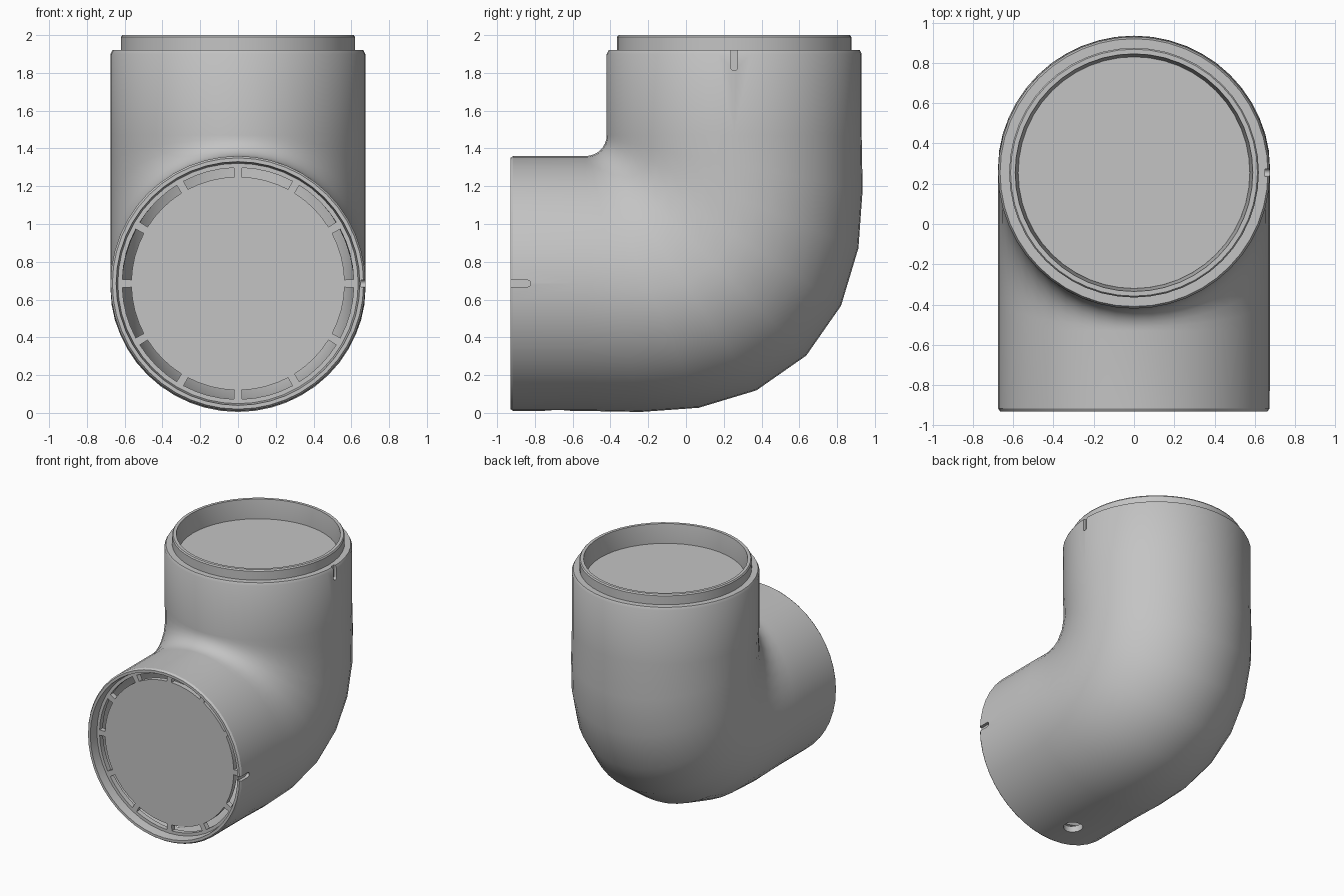
import bpy, bmesh, math
from math import sin, cos, pi, radians
from mathutils import Matrix

if "Cube" in bpy.data.objects:
    bpy.data.objects.remove(bpy.data.objects["Cube"])

SIDES, STEPS = 48, 8

grey = bpy.data.materials.new("light_grey")
grey.use_nodes = True
grey.diffuse_color = (0.55, 0.55, 0.55, 1)
grey.node_tree.nodes["Principled BSDF"].inputs["Base Color"].default_value = grey.diffuse_color


def make_object(name, bm):
    bmesh.ops.recalc_face_normals(bm, faces=bm.faces)
    mesh = bpy.data.meshes.new(name)
    bm.to_mesh(mesh)
    bm.free()
    mesh.materials.append(grey)
    obj = bpy.data.objects.new(name, mesh)
    bpy.context.collection.objects.link(obj)
    return obj


def activate(obj):
    bpy.ops.object.select_all(action="DESELECT")
    obj.select_set(True)
    bpy.context.view_layer.objects.active = obj


def smooth(obj):
    activate(obj)
    bpy.ops.object.shade_smooth_by_angle(angle=radians(32))


def section(bm, angle, inset, shift):
    """Ring across the elbow: 0 degrees faces the front mouth, 90 the top mouth."""
    a = radians(angle)
    bulge = abs(sin(2 * a)) ** 1.8
    inner, outer = 0.11 + inset, 1.46 + 0.19 * bulge - inset
    widest = 0.785 + 0.18 * bulge
    ring = []
    for i in range(SIDES):
        p = 2 * pi * i / SIDES
        reach = outer - widest if cos(p) > 0 else widest - inner
        d = widest + cos(p) * reach
        ring.append(bm.verts.new(((0.675 - inset) * sin(p),
                                  -0.53 + d * sin(a) - shift * cos(a),
                                  1.47 - d * cos(a) + shift * sin(a))))
    return ring


# Hollow elbow: outer skin, stepped top collar, then inner skin back to the front
bend = [90 * i / STEPS for i in range(STEPS + 1)]
stations = [(0, 0.01, 0.4), (0, 0, 0.385)]
stations += [(a, 0, 0) for a in bend]
stations += [(90, 0, 0.43), (90, 0.01, 0.45), (90, 0.055, 0.45), (90, 0.055, 0.52),
             (90, 0.062, 0.53), (90, 0.085, 0.53), (90, 0.1, 0.38)]
stations += [(a, 0.06, 0) for a in reversed(bend)]
stations += [(0, 0.04, 0.32), (0, 0.03, 0.4)]
bm = bmesh.new()
rings = [section(bm, *s) for s in stations]
for r, ring in enumerate(rings):
    nxt = rings[(r + 1) % len(rings)]
    for i in range(SIDES):
        j = (i + 1) % SIDES
        bm.faces.new((ring[i], ring[j], nxt[j], nxt[i]))
elbow = make_object("elbow_pipe", bm)


def cut(target, bm):
    cutter = make_object("cutter", bm)
    cutter.hide_render = True
    mod = target.modifiers.new("cut", "BOOLEAN")
    mod.operation, mod.solver, mod.object = "DIFFERENCE", "EXACT", cutter
    activate(target)
    bpy.ops.object.modifier_apply(modifier=mod.name)
    bpy.data.objects.remove(cutter)


def box(center, size):
    bm = bmesh.new()
    bmesh.ops.create_cube(bm, size=1, matrix=Matrix.Translation(center) @ Matrix.Diagonal((*size, 1)))
    return bm


def rod(center, radius, depth, axis=None):
    bm = bmesh.new()
    turn = Matrix.Rotation(pi / 2, 4, axis) if axis else Matrix()
    bmesh.ops.create_cone(bm, cap_ends=True, segments=16, radius1=radius, radius2=radius,
                          depth=depth, matrix=Matrix.Translation(center) @ turn)
    return bm


# Round-ended alignment notches at both mouths
cut(elbow, box((0.70, 0.255, 1.89), (0.1, 0.036, 0.12)))
cut(elbow, rod((0.70, 0.255, 1.83), 0.018, 0.1, "Y"))
cut(elbow, box((0.70, -0.90, 0.685), (0.1, 0.12, 0.036)))
cut(elbow, rod((0.70, -0.84, 0.685), 0.018, 0.1, "Y"))
# Drain hole underneath
cut(elbow, rod((0, -0.68, 0.03), 0.07, 0.2))
smooth(elbow)

# Top cover, recessed in the collar
top_cover = make_object("top_cover", rod((0, 0.255, 1.835), 0.58, 0.03))
bpy.data.objects.remove(top_cover)
bm = bmesh.new()
bmesh.ops.create_cone(bm, cap_ends=True, segments=SIDES, radius1=0.58, radius2=0.58,
                      depth=0.03, matrix=Matrix.Translation((0, 0.255, 1.835)))
smooth(make_object("top_cover", bm))

# Front cover with twelve curved slots around its edge
angles = [30 * k + o for k in range(12) for o in (-2, 2, 8.5, 15, 21.5)]
bm = bmesh.new()
loops = [[bm.verts.new((r * sin(radians(a)), -0.86, 0.685 + r * cos(radians(a)))) for a in angles]
         for r in (0.565, 0.613, 0.637)]
bm.faces.new(loops[0])
for i in range(len(angles)):
    j = (i + 1) % len(angles)
    bm.faces.new((loops[1][i], loops[1][j], loops[2][j], loops[2][i]))
    if i % 5 == 0:
        bm.faces.new((loops[0][i], loops[0][j], loops[1][j], loops[1][i]))
back = bmesh.ops.extrude_face_region(bm, geom=bm.faces[:], use_keep_orig=True)["geom"]
bmesh.ops.translate(bm, vec=(0, 0.04, 0), verts=[v for v in back if isinstance(v, bmesh.types.BMVert)])
smooth(make_object("front_cover", bm))
